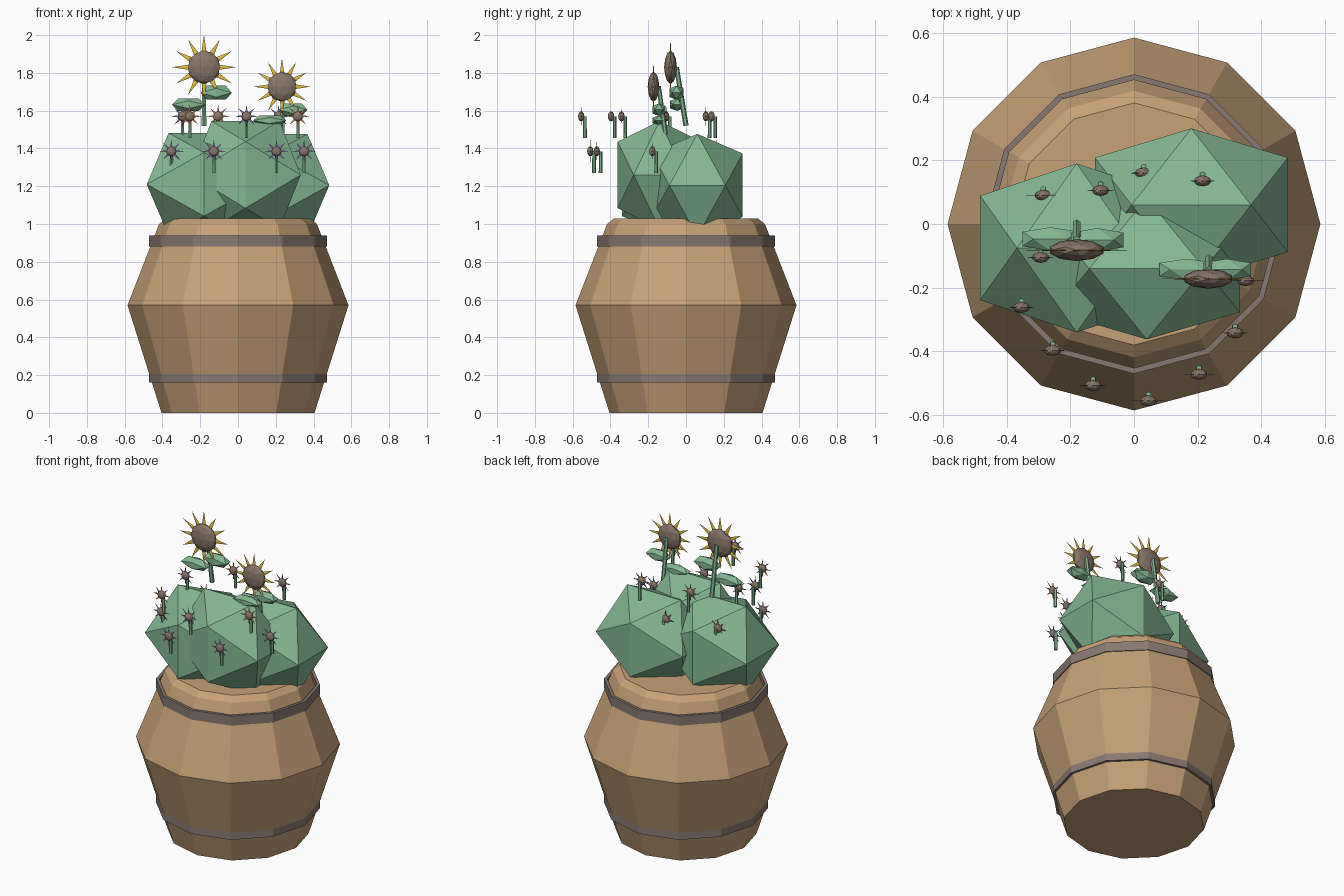
import bpy, bmesh, math
from mathutils import Vector, Matrix

if "Cube" in bpy.data.objects:
    bpy.data.objects.remove(bpy.data.objects["Cube"])


def material(name, rgb):
    m = bpy.data.materials.new(name)
    m.diffuse_color = (*rgb, 1)
    m.use_nodes = True
    m.node_tree.nodes["Principled BSDF"].inputs["Base Color"].default_value = m.diffuse_color
    return m


WOOD = material("wood", (.57, .36, .185))
METAL = material("hoop_grey", (.25, .19, .165))
GREEN = material("leaf_green", (.23, .48, .29))
SEED = material("seed_brown", (.25, .18, .14))
YELLOW = material("petal_yellow", (.80, .55, .06))
PURPLE = material("petal_purple", (.30, .17, .52))
ORANGE = material("petal_orange", (.75, .25, .08))
PINK = material("petal_pink", (.65, .16, .25))


def finish(bm, name, mat):
    bmesh.ops.recalc_face_normals(bm, faces=bm.faces)
    me = bpy.data.meshes.new(name)
    bm.to_mesh(me)
    bm.free()
    me.materials.append(mat)
    ob = bpy.data.objects.new(name, me)
    bpy.context.collection.objects.link(ob)
    return ob


def lathe(name, profile, mat, n=12, closed=False):
    bm = bmesh.new()
    rings = [[bm.verts.new((r * math.cos(2 * math.pi * i / n), r * math.sin(2 * math.pi * i / n), z))
              for i in range(n)] for r, z in profile]
    pairs = list(zip(rings, rings[1:]))
    if closed:
        pairs.append((rings[-1], rings[0]))
    else:
        bm.faces.new(rings[0])
        bm.faces.new(rings[-1])
    for a, b in pairs:
        for i in range(n):
            j = (i + 1) % n
            bm.faces.new((a[i], a[j], b[j], b[i]))
    return finish(bm, name, mat)


def icosahedron(name, centre, half, mat):
    """Icosahedron with a level top edge, fitted to the given half sizes."""
    bm = bmesh.new()
    k = 2 / (1 + math.sqrt(5))
    for a in (-1, 1):
        for b in (-1, 1):
            for p in ((a * k, 0, b), (0, a, b * k), (a, b * k, 0)):
                bm.verts.new([c + h * v for c, h, v in zip(centre, half, p)])
    bmesh.ops.convex_hull(bm, input=bm.verts[:])
    return finish(bm, name, mat)


def stem(name, start, end, r):
    bm = bmesh.new()
    a, b = Vector(start), Vector(end)
    rot = (b - a).to_track_quat('Z', 'Y').to_matrix().to_4x4()
    bmesh.ops.create_cone(bm, cap_ends=True, segments=6, radius1=r, radius2=r * .9,
                          depth=(b - a).length, matrix=Matrix.Translation((a + b) / 2) @ rot)
    return finish(bm, name, GREEN)


def flower_head(name, centre, r, depth, reach, width, count, petal_mat):
    # flattened seed ball facing the front
    bm = bmesh.new()
    bmesh.ops.create_icosphere(bm, subdivisions=2, radius=1)
    bmesh.ops.scale(bm, vec=(r, depth, r), verts=bm.verts)
    bmesh.ops.translate(bm, vec=centre, verts=bm.verts)
    finish(bm, name + "_centre", SEED)
    # ring of thin pointed petals
    bm = bmesh.new()
    length = reach - r * .6
    for i in range(count):
        m = (Matrix.Translation(centre) @ Matrix.Rotation(2 * math.pi * i / count, 4, 'Y')
             @ Matrix.Translation((0, 0, r * .6 + length / 2)) @ Matrix.Diagonal((1, .2, 1, 1)))
        bmesh.ops.create_cone(bm, cap_ends=True, segments=4, radius1=width, radius2=0,
                              depth=length, matrix=m)
    finish(bm, name + "_petals", petal_mat)


# Barrel and hoops
lathe("barrel", [(.405, 0), (.585, .57), (.418, 1.0), (.38, 1.03)], WOOD)
for label, z in (("lower", .16), ("upper", .88)):
    lathe(label + "_hoop", [(.452, z), (.47, z), (.47, z + .06), (.452, z + .06)], METAL, closed=True)

# Foliage
icosahedron("left_bush", (-.18, -.075, 1.21), (.303, .265, .272), GREEN)
icosahedron("right_bush", (.18, .06, 1.205), (.303, .24, .272), GREEN)
icosahedron("front_bush", (.04, -.14, 1.26), (.292, .222, .285), GREEN)

# Two large flowers
flower_head("tall_flower", (-.18, -.082, 1.83), .088, .034, .17, .018, 12, YELLOW)
stem("tall_flower_stem", (-.18, .0, 1.52), (-.18, -.05, 1.83), .014)
icosahedron("tall_flower_leaf_right", (-.115, -.05, 1.695), (.082, .037, .037), GREEN)
icosahedron("tall_flower_leaf_left", (-.262, -.047, 1.632), (.088, .037, .033), GREEN)

flower_head("short_flower", (.233, -.172, 1.727), .079, .031, .15, .016, 12, YELLOW)
stem("short_flower_stem", (.235, -.105, 1.45), (.235, -.145, 1.73), .013)
icosahedron("short_flower_leaf_right", (.292, -.143, 1.605), (.075, .034, .033), GREEN)
icosahedron("short_flower_leaf_left", (.168, -.143, 1.548), (.088, .034, .026), GREEN)

# Ring of small flowers, alternating low and high
spots = [(.35, -.178), (.215, .135), (.03, .16), (-.105, .105), (-.285, .09), (-.293, -.105),
         (-.353, -.262), (-.255, -.397), (-.128, -.507), (.045, -.555), (.204, -.472), (.317, -.342)]
for i, (x, y) in enumerate(spots):
    z = 1.57 if i % 2 else 1.385
    colour = ORANGE if i % 4 == 3 else PINK if i == 4 else PURPLE
    name = f"small_flower_{i + 1}"
    flower_head(name, (x, y, z), .027, .017, .062, .007, 8, colour)
    stem(name + "_stem", (x, y + .02, z - .115), (x, y + .02, z), .01)
